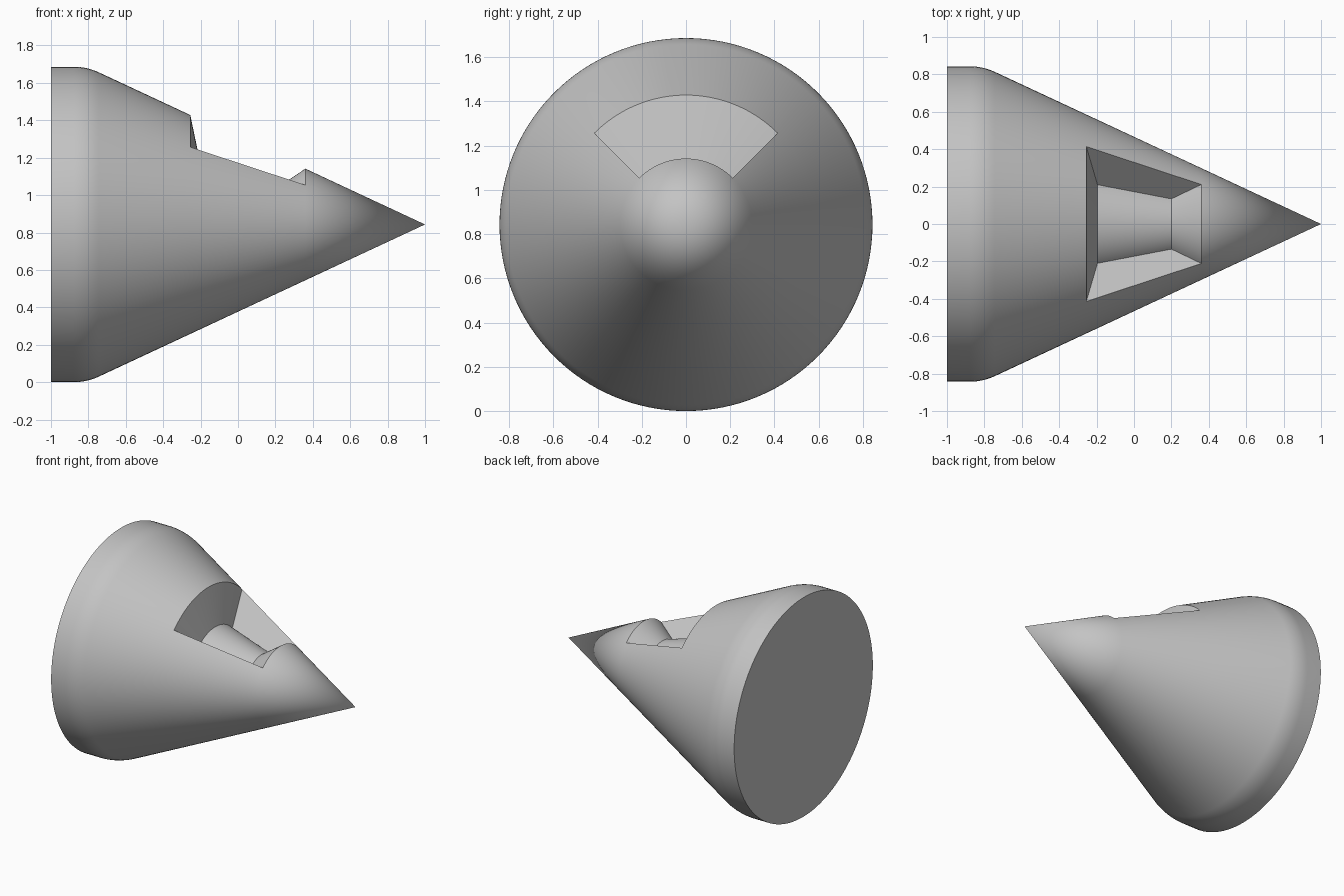
import bpy, bmesh
from math import radians, sin, cos, tan, pi

cube = bpy.data.objects.get("Cube")
if cube:
    bpy.data.objects.remove(cube, do_unlink=True)

RADIUS = 0.843            # base radius, also the height of the axis
SLOPE = radians(25)       # half angle of the cone
SEGMENTS = 128            # sides all round
QUARTER = SEGMENTS // 4   # sides taken up by the notch


def on_cone(x):
    return (x, (1 - x) * tan(SLOPE))


# Rounded shoulder, tangent to the rim and to the cone
corner = 1 - RADIUS / tan(SLOPE)
setback = 0.07
fillet = setback / tan(SLOPE / 2)
steps = 8
shoulder = [(corner - setback + fillet * sin(SLOPE * i / steps),
             RADIUS - fillet * (1 - cos(SLOPE * i / steps))) for i in range(steps + 1)]

# Lathe profiles as (x, radius): plain cone and cone with the notch
back, front = on_cone(-0.255), on_cone(0.36)
floor = [(-0.195, 0.297), (0.20, 0.19)]
head = [(-1, 0), (-1, RADIUS)] + shoulder
tail = [front, (1, 0)]
plain = head + [back] + tail
notched = head + [back] + floor + tail

bm = bmesh.new()


def place(point, step):
    """Turn a profile point about the long axis; step 0 is straight up."""
    a = 2 * pi * step / SEGMENTS
    x, r = point
    return bm.verts.new((x, r * sin(a), RADIUS + r * cos(a)))


def lathe(profile, start, end):
    for s in range(start, end):
        for p, q in zip(profile, profile[1:]):
            ring = [place(p, s), place(q, s)]
            if q[1] > 0:
                ring.append(place(q, s + 1))
            if p[1] > 0:
                ring.append(place(p, s + 1))
            bm.faces.new(ring)


half = QUARTER // 2
lathe(notched, -half, half)
lathe(plain, half, SEGMENTS - half)

# Radial side walls of the notch
for side in (-half, half):
    bm.faces.new([place(p, side) for p in [back] + floor + [front]])

bmesh.ops.remove_doubles(bm, verts=bm.verts, dist=0.0001)
bmesh.ops.recalc_face_normals(bm, faces=bm.faces)

mesh = bpy.data.meshes.new("notched_cone")
bm.to_mesh(mesh)
bm.free()
cone = bpy.data.objects.new("notched_cone", mesh)
bpy.context.collection.objects.link(cone)

# Plain grey material
grey = bpy.data.materials.new("light_grey")
grey.use_nodes = True
colour = (0.55, 0.55, 0.55, 1)
grey.diffuse_color = colour
grey.node_tree.nodes["Principled BSDF"].inputs["Base Color"].default_value = colour
mesh.materials.append(grey)

bpy.ops.object.select_all(action="DESELECT")
cone.select_set(True)
bpy.context.view_layer.objects.active = cone
bpy.ops.object.shade_smooth_by_angle(angle=radians(25))
